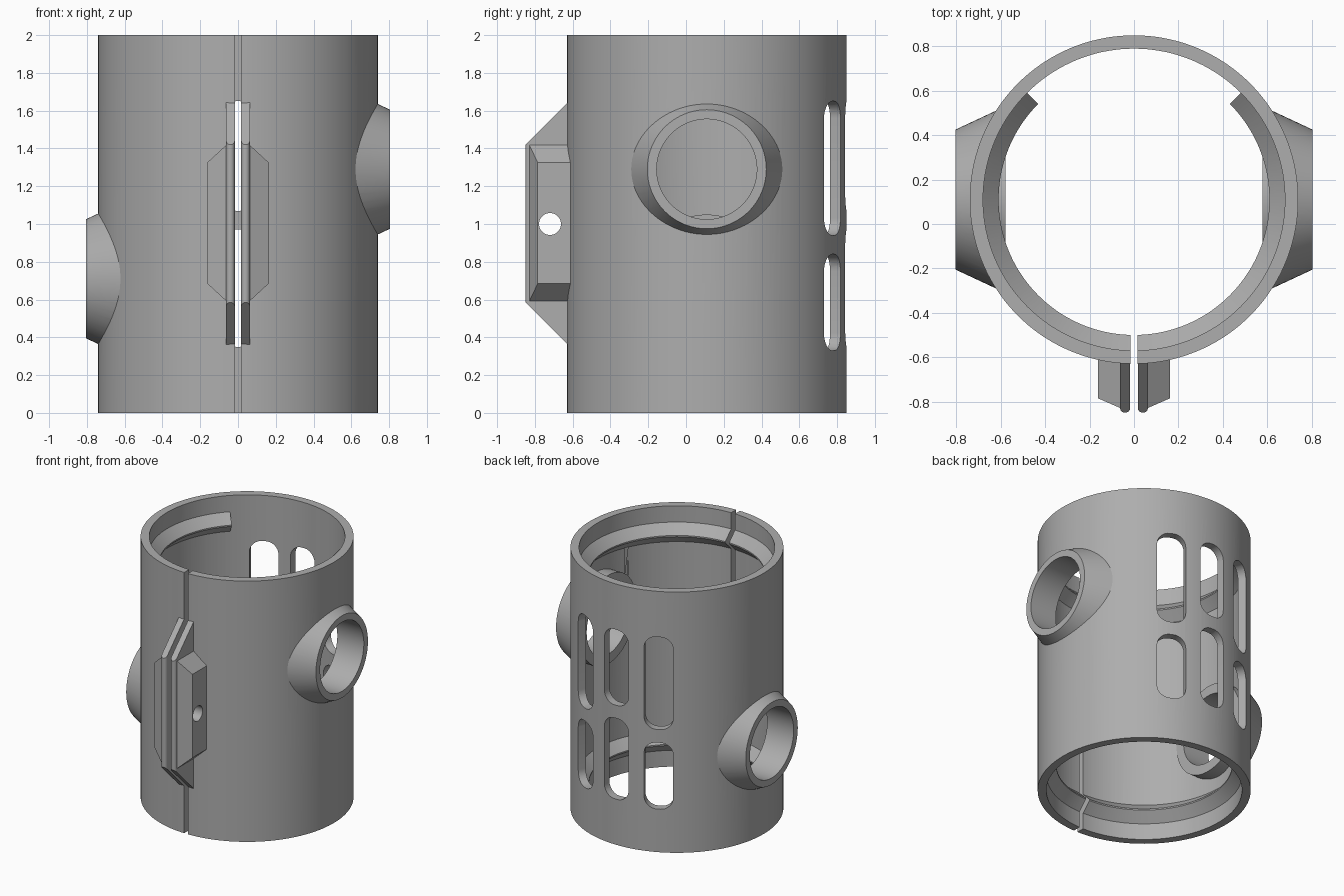
import bpy, bmesh, math
from mathutils import Matrix, Vector

if "Cube" in bpy.data.objects:
    bpy.data.objects.remove(bpy.data.objects["Cube"])

CY = 0.11            # y of the tube axis
OUTER, INNER = 0.74, 0.68
SLIT = 0.016
PORTS = ((1, 1.29), (-1, 0.71))   # side, height

grey = bpy.data.materials.new("plain grey")
grey.use_nodes = True
grey.diffuse_color = (0.42, 0.42, 0.42, 1)
grey.node_tree.nodes["Principled BSDF"].inputs["Base Color"].default_value = (0.42, 0.42, 0.42, 1)


def finish(bm, name):
    bmesh.ops.recalc_face_normals(bm, faces=bm.faces)
    mesh = bpy.data.meshes.new(name)
    bm.to_mesh(mesh)
    bm.free()
    mesh.materials.append(grey)
    ob = bpy.data.objects.new(name, mesh)
    bpy.context.collection.objects.link(ob)
    return ob


def cone(name, r1, r2, start, end, axis, segs=96):
    """Capped cone between two points on a z or x axis."""
    bm = bmesh.new()
    start, end = Vector(start), Vector(end)
    turn = axis.to_track_quat('Z', 'Y').to_matrix().to_4x4()
    bmesh.ops.create_cone(bm, cap_ends=True, segments=segs, radius1=r1, radius2=r2,
                          depth=(end - start).length,
                          matrix=Matrix.Translation((start + end) / 2) @ turn)
    return finish(bm, name)


def upright(name, r, z0, z1):
    return cone(name, r, r, (0, CY, z0), (0, CY, z1), Vector((0, 0, 1)), 144)


def sideways(name, side, z, x0, x1, r0, r1, y=CY, segs=96):
    return cone(name, r0, r1, (side * x0, y, z), (side * x1, y, z), Vector((side, 0, 0)), segs)


def prism(name, outline_a, outline_b):
    """Solid between two matching outlines."""
    bm = bmesh.new()
    a = [bm.verts.new(p) for p in outline_a]
    b = [bm.verts.new(p) for p in outline_b]
    bm.faces.new(a)
    bm.faces.new(b[::-1])
    for i in range(len(a)):
        j = (i + 1) % len(a)
        bm.faces.new((a[i], b[i], b[j], a[j]))
    return finish(bm, name)


def boolean(target, tool, op):
    mod = target.modifiers.new("cut", 'BOOLEAN')
    mod.operation, mod.object, mod.solver = op, tool, 'EXACT'
    bpy.context.view_layer.objects.active = target
    bpy.ops.object.modifier_apply(modifier=mod.name)
    bpy.data.objects.remove(tool)


def smooth(ob):
    bpy.ops.object.select_all(action='DESELECT')
    ob.select_set(True)
    bpy.context.view_layer.objects.active = ob
    bpy.ops.object.shade_smooth_by_angle(angle=math.radians(28))


# Tube with flared side ports, hollowed out
body = upright("tube_body", OUTER, 0, 2)
for side, z in PORTS:
    boolean(body, sideways("port_cone", side, z, 0.58, 0.805, 0.42, 0.315), 'UNION')
boolean(body, upright("hollow", INNER, -0.1, 2.1), 'DIFFERENCE')
for side, z in PORTS:
    boolean(body, sideways("port_boss", side, z, 0.58, 0.70, 0.34, 0.34), 'UNION')
    boolean(body, sideways("port_bore", side, z, 0.4, 0.95, 0.265, 0.265), 'DIFFERENCE')


# Inner ribs: wedge profile swept three quarters of the way round
def rib(z):
    profile = [(0.70, -0.095), (0.61, -0.005), (0.61, 0.005), (0.70, 0.095)]
    bm = bmesh.new()
    rings = []
    steps = 108
    for i in range(steps + 1):
        t = math.radians(135 + 270 * i / steps)
        rings.append([bm.verts.new((r * math.cos(t), CY + r * math.sin(t), z + h))
                      for r, h in profile])
    for a, b in zip(rings, rings[1:]):
        for i in range(4):
            j = (i + 1) % 4
            bm.faces.new((a[i], a[j], b[j], b[i]))
    bm.faces.new(rings[0])
    bm.faces.new(rings[-1][::-1])
    return finish(bm, "inner_rib")


for z in (0.2, 1.8):
    boolean(body, rib(z), 'UNION')


# Rounded window slots, three columns of two at the back
def slot(angle, z0, z1, half=0.103, corner=0.09):
    t = math.radians(90 + angle)
    out, tan = Vector((math.cos(t), math.sin(t), 0)), Vector((-math.sin(t), math.cos(t), 0))
    outline = []
    for k, (su, top) in enumerate(((1, 1), (-1, 1), (-1, 0), (1, 0))):
        cu = su * (half - corner)
        cz = z1 - corner if top else z0 + corner
        for s in range(9):
            a = math.radians(90 * k + 90 * s / 8)
            outline.append(tan * (cu + corner * math.cos(a))
                           + Vector((0, CY, cz + corner * math.sin(a))))
    return prism("slot", [p + out * 0.5 for p in outline], [p + out * 0.9 for p in outline])


for angle, spans in ((-25, ((0.33, 0.84), (0.94, 1.65))),
                     (0, ((0.35, 0.97), (1.07, 1.65))),
                     (25, ((0.33, 0.84), (0.94, 1.65)))):
    for z0, z1 in spans:
        boolean(body, slot(angle, z0, z1), 'DIFFERENCE')

# Front slit over the full height
corners = [(-SLIT, -0.9), (SLIT, -0.9), (SLIT, -0.3), (-SLIT, -0.3)]
boolean(body, prism("slit", [(x, y, -0.1) for x, y in corners],
                    [(x, y, 2.1) for x, y in corners]), 'DIFFERENCE')
smooth(body)

# Clamp ears: a rounded plate and a tapered block on each side of the slit
for side, label in ((1, "left"), (-1, "right")):
    shape = [(-0.60, 0.335), (-0.85, 0.585), (-0.85, 1.42), (-0.60, 1.67)]
    plate = prism(label + "_clamp_plate", [(side * 0.017, y, z) for y, z in shape],
                  [(side * 0.063, y, z) for y, z in shape])
    bm = bmesh.new()
    bm.from_mesh(plate.data)
    edges = [e for e in bm.edges if all(v.co.y < -0.84 for v in e.verts)
             and abs(e.verts[0].co.z - e.verts[1].co.z) > 0.1]
    bmesh.ops.bevel(bm, geom=edges, offset=0.022, segments=6, profile=0.5, affect='EDGES')
    bm.to_mesh(plate.data)
    bm.free()

    base = [(-0.59, 0.59), (-0.83, 0.59), (-0.83, 1.42), (-0.59, 1.42)]
    face = [(-0.59, 0.685), (-0.785, 0.685), (-0.785, 1.325), (-0.59, 1.325)]
    block = prism(label + "_clamp_block", [(side * 0.06, y, z) for y, z in base],
                  [(side * 0.163, y, z) for y, z in face])
    for part in (plate, block):
        boolean(part, sideways("bolt_hole", side, 1.0, -0.1, 0.3, 0.058, 0.058, -0.72, 40),
                'DIFFERENCE')
        smooth(part)
